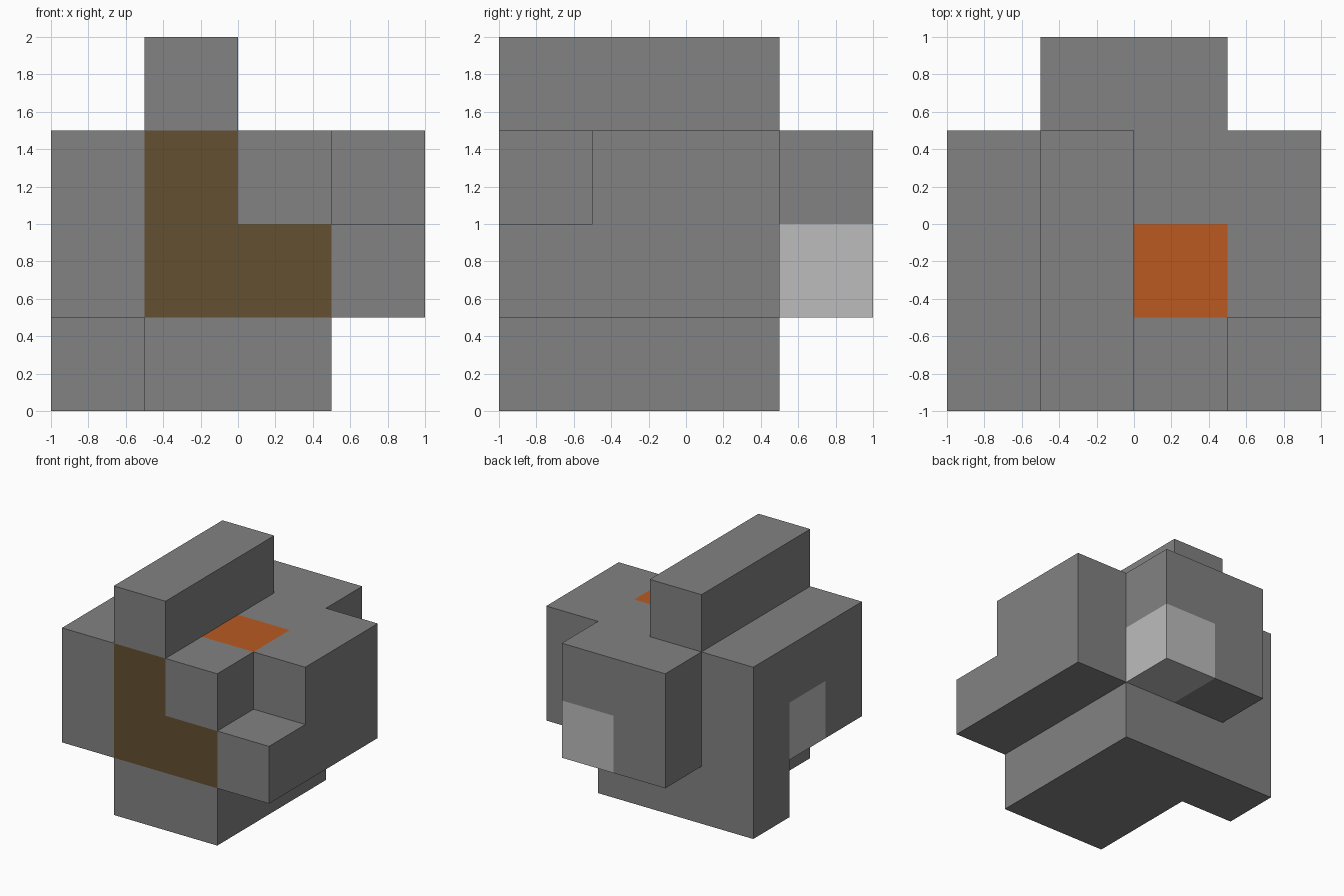
import bpy
import bmesh
import math
from itertools import product
from mathutils import Vector

cube = bpy.data.objects.get("Cube")
if cube:
    bpy.data.objects.remove(cube, do_unlink=True)

CELL = 0.5


def make_material(name, color):
    mat = bpy.data.materials.new(name)
    mat.use_nodes = True
    mat.diffuse_color = color
    bsdf = next(n for n in mat.node_tree.nodes if n.type == 'BSDF_PRINCIPLED')
    bsdf.inputs["Base Color"].default_value = color
    return mat


materials = [
    make_material("mid_grey", (0.223, 0.223, 0.223, 1)),
    make_material("dark_brown", (0.127, 0.080, 0.032, 1)),
    make_material("burnt_orange", (0.491, 0.102, 0.016, 1)),
    make_material("light_grey", (0.503, 0.503, 0.503, 1)),
]
GREY, BROWN, ORANGE, LIGHT = range(4)


def box(low, high):
    """All grid cells from low up to, not including, high."""
    return set(product(*(range(a, b) for a, b in zip(low, high))))


# Parts of the solid, in grid cells
top_bar = box((1, 0, 3), (2, 3, 4))
core = box((0, 0, 1), (4, 3, 3))
front_corner_notch = box((3, 0, 2), (4, 1, 3))
back_block = box((1, 3, 1), (3, 4, 3))
base = box((1, 0, 0), (3, 3, 1))
base_foot = box((0, 2, 0), (1, 3, 1))
solid = (core - front_corner_notch) | top_bar | back_block | base | base_foot

# Coloured cells: L on the front, square on top, back corner and side cell
paint = {
    (1, 0, 1): BROWN, (1, 0, 2): BROWN, (2, 0, 1): BROWN,
    (2, 1, 2): ORANGE,
    (2, 3, 1): LIGHT, (0, 1, 1): LIGHT,
}

# Make a face wherever a cell borders empty space
bm = bmesh.new()
origin = Vector((-1, -1, 0))
for cell in sorted(solid):
    center = origin + (Vector(cell) + Vector((0.5, 0.5, 0.5))) * CELL
    for axis, sign in product(range(3), (-1, 1)):
        neighbour = list(cell)
        neighbour[axis] += sign
        if tuple(neighbour) in solid:
            continue
        normal, u = Vector(), Vector()
        normal[axis] = sign
        u[(axis + 1) % 3] = 1
        v = normal.cross(u)
        corners = (-u - v, u - v, u + v, v - u)
        face = bm.faces.new([bm.verts.new(center + (normal + c) * CELL / 2)
                             for c in corners])
        face.material_index = paint.get(cell, GREY)

# Join the cells into clean flat panels, kept apart by colour
bmesh.ops.remove_doubles(bm, verts=bm.verts[:], dist=0.001)
bmesh.ops.dissolve_limit(bm, angle_limit=math.radians(1), verts=bm.verts[:],
                         edges=bm.edges[:], delimit={'MATERIAL'})

mesh = bpy.data.meshes.new("puzzle_block")
bm.to_mesh(mesh)
bm.free()
for mat in materials:
    mesh.materials.append(mat)
block = bpy.data.objects.new("puzzle_block", mesh)
bpy.context.collection.objects.link(block)
